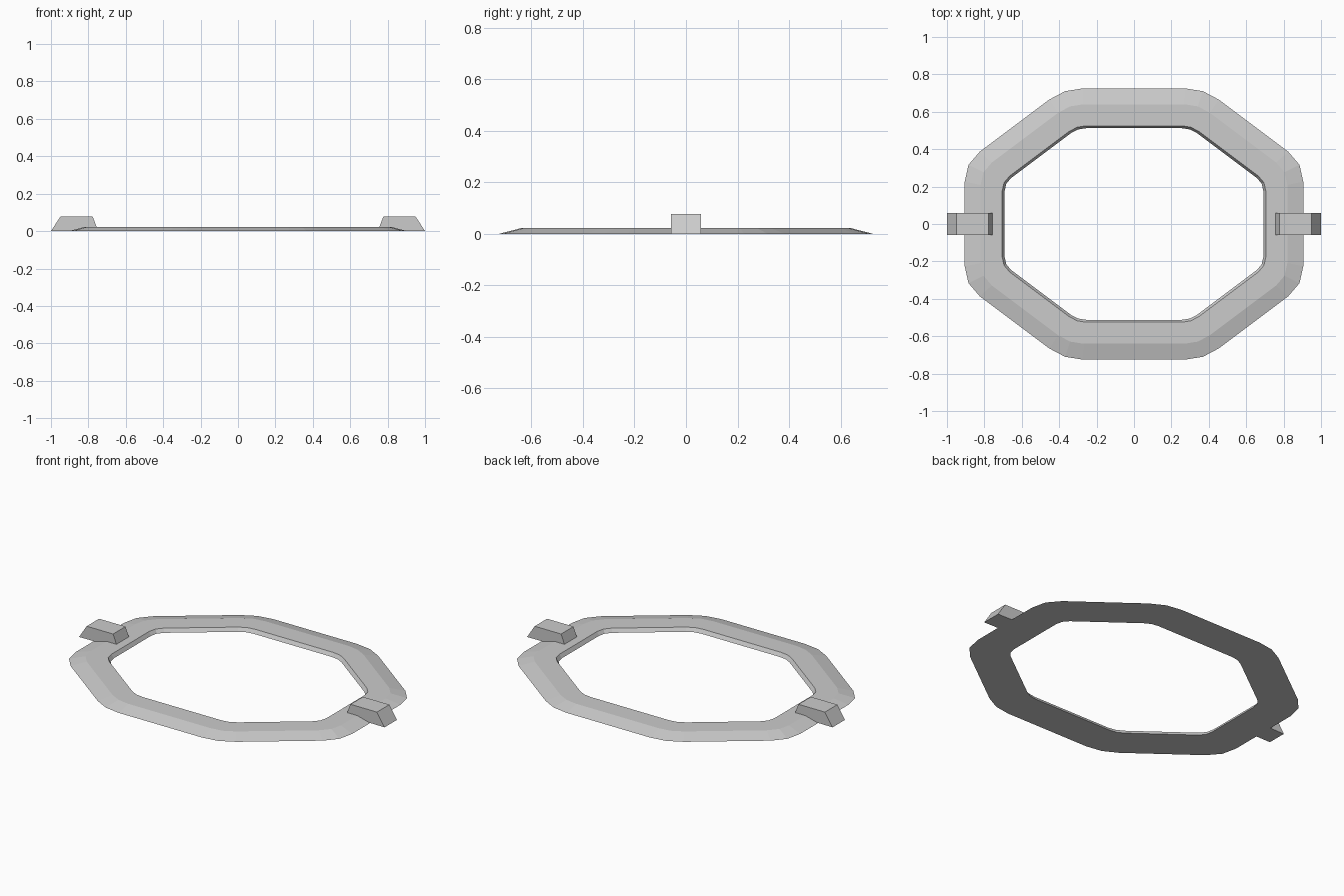
import bpy
from mathutils import Vector

cube = bpy.data.objects.get("Cube")
if cube:
    bpy.data.objects.remove(cube, do_unlink=True)

grey = bpy.data.materials.new("light_grey")
grey.use_nodes = True
color = (0.6, 0.6, 0.6, 1)
grey.diffuse_color = color
grey.node_tree.nodes["Principled BSDF"].inputs["Base Color"].default_value = color


def add_mesh(name, verts, faces):
    mesh = bpy.data.meshes.new(name)
    mesh.from_pydata(verts, [], faces)
    mesh.materials.append(grey)
    obj = bpy.data.objects.new(name, mesh)
    bpy.context.collection.objects.link(obj)
    return obj


def octagon_loop(inset, cut, z):
    """Stretched octagon moved inward, with each corner rounded in two steps."""
    half_x, half_y, diagonal = 0.905 - inset, 0.725 - inset, 0.804 - inset
    side = Vector((half_x, (diagonal - 0.6 * half_x) / 0.8))
    end = Vector((((diagonal - 0.8 * half_y) / 0.6), half_y))
    along = (end - side).normalized()
    quarter = []
    for corner, before, after in ((side, Vector((0, -1)), along),
                                  (end, -along, Vector((-1, 0)))):
        a, b = corner + before * cut, corner + after * cut
        quarter += [a, (a + b) / 4 + corner / 2, b]
    # Mirror the quarter into the other three, keeping a counter-clockwise order
    half = quarter + [Vector((-p.x, p.y)) for p in reversed(quarter)]
    return [(p.x, p.y, z) for p in half] + [(-p.x, -p.y, z) for p in half]


# Ring: outer foot, ridge, inner rim and inner foot, joined as a closed band
loops = [octagon_loop(0, 0.1, 0), octagon_loop(0.085, 0.075, 0.022),
         octagon_loop(0.2, 0.05, 0.022), octagon_loop(0.213, 0.045, 0)]
count = len(loops[0])
ring_faces = []
for row in range(len(loops)):
    following = (row + 1) % len(loops)
    for i in range(count):
        j = (i + 1) % count
        ring_faces.append((row * count + i, row * count + j,
                           following * count + j, following * count + i))
add_mesh("octagonal_ring", [v for loop in loops for v in loop], ring_faces)

# Clips: side profile extruded in depth, seated on the sloped ring surface
profile = [(1, 0), (0.95, 0.077), (0.777, 0.077), (0.755, 0.021),
           (0.82, 0.021), (0.9, 0.001)]
n = len(profile)
for name, side in (("left_clip", 1), ("right_clip", -1)):
    verts = [(side * x, y, z) for y in (-0.058, 0.058) for x, z in profile]
    faces = [tuple(range(n))[::-1], tuple(range(n, 2 * n))]
    faces += [(i, (i + 1) % n, (i + 1) % n + n, i + n) for i in range(n)]
    if side > 0:
        faces = [f[::-1] for f in faces]
    clip = add_mesh(name, verts, faces)

# Make every surface face outward
import bmesh
for obj in bpy.context.collection.objects:
    if obj.name in {"octagonal_ring", "left_clip", "right_clip"}:
        bm = bmesh.new()
        bm.from_mesh(obj.data)
        bmesh.ops.recalc_face_normals(bm, faces=bm.faces)
        bm.to_mesh(obj.data)
        bm.free()
